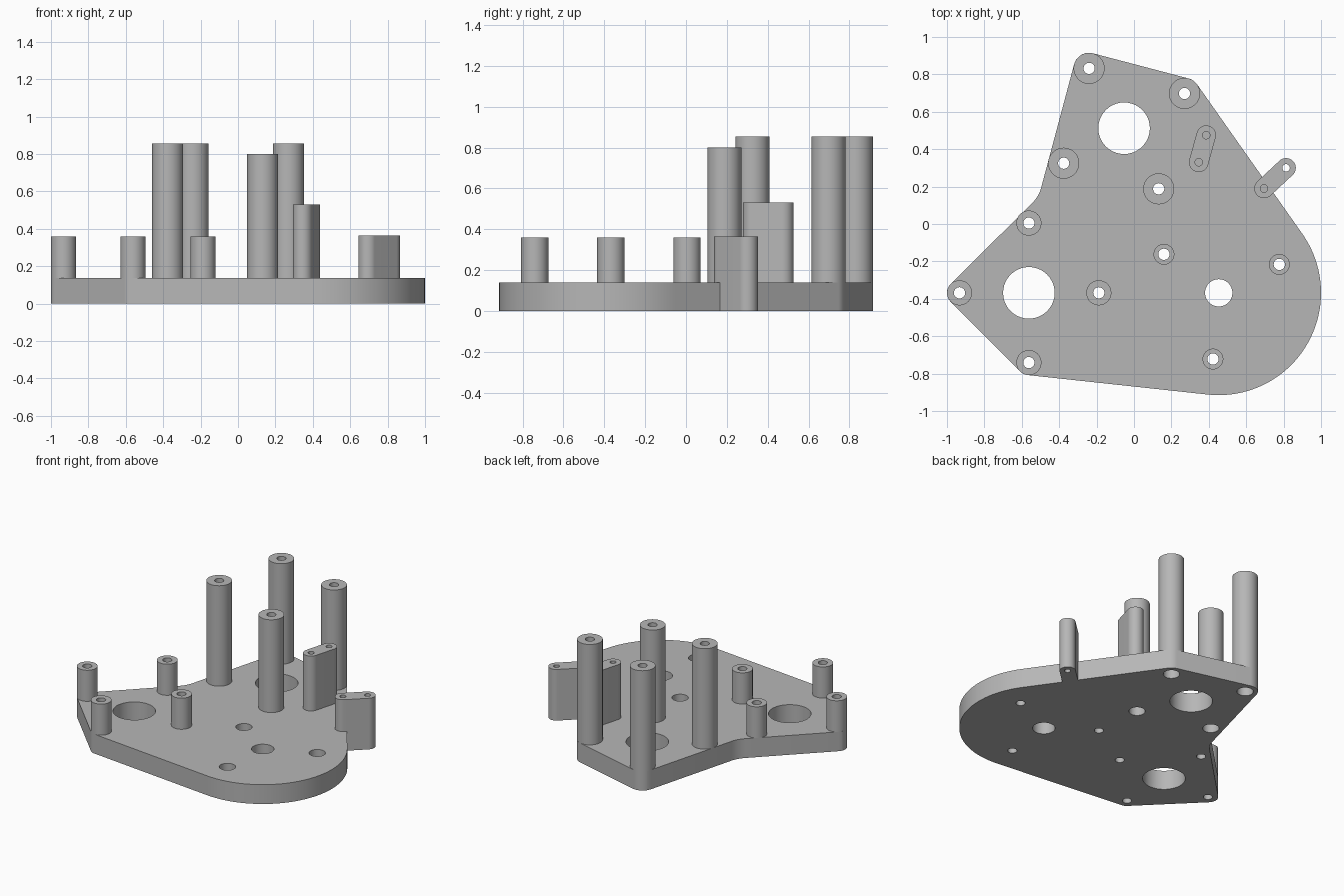
import bpy, bmesh, math
from math import cos, sin, pi
from mathutils import Vector

if "Cube" in bpy.data.objects:
    bpy.data.objects.remove(bpy.data.objects["Cube"])

grey = bpy.data.materials.new("plain grey")
grey.use_nodes = True
grey.diffuse_color = (0.47, 0.47, 0.47, 1)
grey.node_tree.nodes["Principled BSDF"].inputs["Base Color"].default_value = (0.47, 0.47, 0.47, 1)

PLATE = 0.138      # plate thickness
BORE = 0.03        # screw hole radius
HEAD = 0.053       # counterbore radius
HEAD_DEPTH = 0.07
TALL, SHORT = 0.083, 0.067


def arc(x, y, r, a0, a1, steps):
    """Points on a counter-clockwise arc."""
    return [Vector((x + r * cos(a0 + (a1 - a0) * i / steps),
                    y + r * sin(a0 + (a1 - a0) * i / steps))) for i in range(steps + 1)]


def belt(circles):
    """Convex outline wrapped counter-clockwise round circles (x, y, r)."""
    n = len(circles)
    normals = []
    for i in range(n):
        (x0, y0, r0), (x1, y1, r1) = circles[i], circles[(i + 1) % n]
        d = Vector((x1 - x0, y1 - y0))
        normals.append(math.atan2(d.y, d.x) - math.acos((r0 - r1) / d.length))
    points = []
    for i, (x, y, r) in enumerate(circles):
        a0, a1 = normals[i - 1], normals[i]
        sweep = (a1 - a0) % (2 * pi)
        points += arc(x, y, r, a0, a0 + sweep, max(6, int(sweep * 18)))
    return points


def add_prism(bm, points, z0, z1):
    bottom = [bm.verts.new((p.x, p.y, z0)) for p in points]
    top = [bm.verts.new((p.x, p.y, z1)) for p in points]
    bm.faces.new(bottom[::-1])
    bm.faces.new(top)
    for i in range(len(points)):
        j = (i + 1) % len(points)
        bm.faces.new((bottom[i], bottom[j], top[j], top[i]))


def add_cylinder(bm, x, y, r, z0, z1):
    add_prism(bm, arc(x, y, r, 0, 2 * pi, 40)[:-1], z0, z1)


def make_object(name, bm):
    bmesh.ops.recalc_face_normals(bm, faces=bm.faces)
    mesh = bpy.data.meshes.new(name)
    bm.to_mesh(mesh)
    bm.free()
    mesh.materials.append(grey)
    obj = bpy.data.objects.new(name, mesh)
    bpy.context.collection.objects.link(obj)
    return obj


def select(obj):
    bpy.ops.object.select_all(action="DESELECT")
    obj.select_set(True)
    bpy.context.view_layer.objects.active = obj


def drilled(name, outline, z0, z1, holes):
    """Extruded outline with cylinders (x, y, r, z0, z1) cut away."""
    bm = bmesh.new()
    add_prism(bm, outline, z0, z1)
    body = make_object(name, bm)
    select(body)
    for hole in holes:
        bm = bmesh.new()
        add_cylinder(bm, *hole)
        cutter = make_object("hole_cutter", bm)
        cutter.hide_render = True
        cut = body.modifiers.new("hole", "BOOLEAN")
        cut.operation, cut.solver, cut.object = "DIFFERENCE", "EXACT", cutter
        bpy.ops.object.modifier_apply(modifier=cut.name)
        bpy.data.objects.remove(cutter)
    bpy.ops.object.shade_smooth_by_angle(angle=math.radians(25))
    return body


def tube(name, x, y, r, z1):
    """Hollow round post standing on the plate."""
    profile = [(BORE, PLATE), (r, PLATE), (r, z1), (BORE, z1)]
    bm = bmesh.new()
    rings = [[bm.verts.new((p.x, p.y, z)) for p in arc(x, y, rad, 0, 2 * pi, 40)[:-1]]
             for rad, z in profile]
    for k in range(4):
        a, b = rings[k], rings[(k + 1) % 4]
        for i in range(40):
            j = (i + 1) % 40
            bm.faces.new((a[i], a[j], b[j], b[i]))
    select(make_object(name, bm))
    bpy.ops.object.shade_smooth_by_angle(angle=math.radians(25))


tall_posts = [(-0.24, 0.832, 0.855), (0.27, 0.698, 0.855),
              (-0.376, 0.325, 0.855), (0.132, 0.188, 0.80)]
short_posts = [(-0.562, 0.005), (-0.933, -0.368), (-0.562, -0.741), (-0.188, -0.368)]
screw_holes = [(0.16, -0.162), (0.777, -0.216), (0.422, -0.722)]
openings = [(-0.053, 0.512, 0.138), (-0.562, -0.368, 0.138), (0.453, -0.368, 0.073)]

# Outline: a belt round the edge posts, dented at the left where two edges meet
edge = [(-0.933, -0.368, SHORT), (-0.562, -0.741, SHORT), (0.453, -0.368, 0.547),
        (0.27, 0.698, TALL), (-0.24, 0.832, TALL)]
outline = belt(edge)
# Drop arc points cut off by the dented edges, then add the rounded inner corner
left_end = Vector((-0.933, -0.368)) + SHORT * Vector((-0.707, 0.707))
upper_end = Vector((-0.24, 0.832)) + TALL * Vector((-0.966, 0.259))
inner = Vector((-0.509, 0.147))
start = outline.index(min(outline, key=lambda p: (p - left_end).length))
stop = outline.index(min(outline, key=lambda p: (p - upper_end).length))
outline = outline[start + 1:stop]
p0 = inner + (upper_end - inner).normalized() * 0.05
p2 = inner + (left_end - inner).normalized() * 0.05
dent = [p0 * (1 - t) ** 2 + inner * 2 * t * (1 - t) + p2 * t * t for t in [i / 8 for i in range(9)]]
outline += [upper_end] + dent + [left_end]

# Base plate with openings, screw holes and counterbores
holes = [(x, y, r, -0.1, 0.3) for x, y, r in openings]
holes += [(p[0], p[1], BORE, -0.1, 0.3) for p in tall_posts + short_posts + screw_holes]
holes += [(x, y, HEAD, -0.1, HEAD_DEPTH) for x, y, _ in tall_posts]
holes += [(x, y, HEAD, PLATE - HEAD_DEPTH, 0.3) for x, y in screw_holes]
drilled("base_plate", outline, 0, PLATE, holes)

# Round posts
for x, y, z in tall_posts:
    tube("tall_post", x, y, TALL, z)
for x, y in short_posts:
    tube("short_post", x, y, SHORT, 0.36)

# Flat round-ended brackets with two small holes each
PIN = 0.02


def bracket(name, a, b, z0, z1, floors):
    ends = [(*a, 0.052), (*b, 0.052)]
    drilled(name, belt(ends), z0, z1,
            [(*p, PIN, floor, z1 + 0.1) for p, floor in zip((a, b), floors)])


bracket("inner_bracket", (0.386, 0.475), (0.346, 0.33), PLATE - 0.01, 0.53, (PLATE, PLATE))
bracket("edge_bracket", (0.813, 0.30), (0.695, 0.19), 0, 0.365, (-0.1, PLATE))
